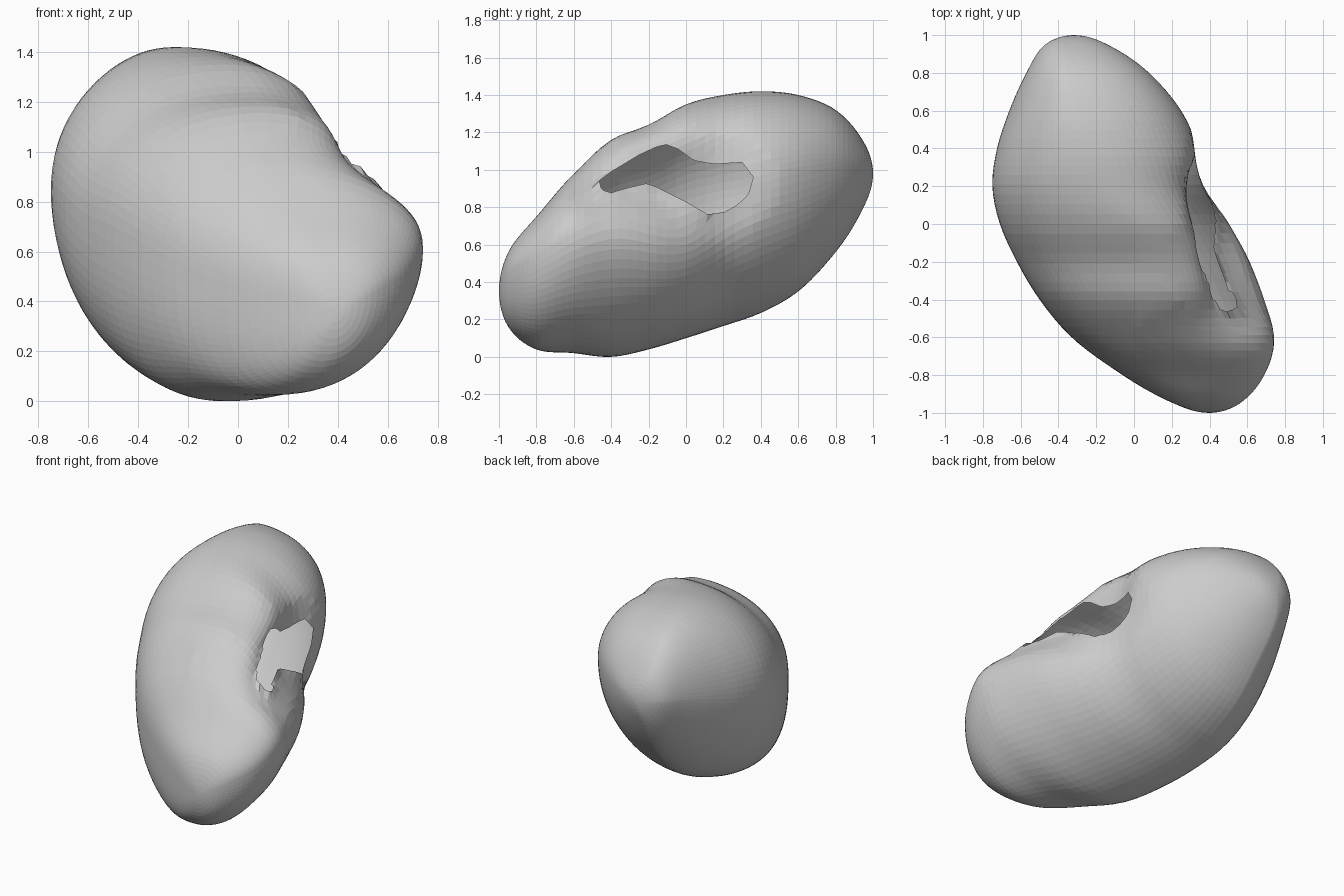
import bpy, bmesh
from math import sin, cos, asin, pi, exp
from mathutils import Vector
from mathutils.geometry import intersect_point_line

default = bpy.data.objects.get("Cube")
if default:
    bpy.data.objects.remove(default)

RINGS, SEGMENTS = 60, 84

# Cross-sections along the body: y, left x, right x, bottom z, top z
SECTIONS = [
    (-1, .4, .4, .35, .35), (-.95, .21, .56, .16, .56), (-.8, -.06, .69, .04, .75),
    (-.6, -.33, .75, .02, .98), (-.4, -.5, .71, 0, 1.16), (-.2, -.62, .63, .04, 1.24),
    (0, -.71, .52, .1, 1.35), (.2, -.75, .41, .165, 1.4), (.4, -.725, .35, .235, 1.42),
    (.6, -.66, .25, .35, 1.4), (.8, -.57, .08, .56, 1.32), (.95, -.47, -.14, .8, 1.15),
    (1, -.32, -.32, .98, .98)]

# Outline of the side opening (y, z)
OPENING = [Vector(p) for p in [
    (-.48, .93), (-.4, .99), (-.25, 1.08), (-.12, 1.14), (-.04, 1.11), (.04, 1.05),
    (.15, 1.03), (.3, 1.04), (.36, .96), (.33, .86), (.23, .78), (.12, .76),
    (0, .83), (-.2, .93), (-.33, .9), (-.42, .87)]]

knots = [asin(s[0]) for s in SECTIONS]
values = [Vector(s[1:]) for s in SECTIONS]


def slope(i):
    a, b = max(i - 1, 0), min(i + 1, len(knots) - 1)
    return (values[b] - values[a]) / (knots[b] - knots[a])


def section(t):
    """Smoothly interpolated extents at angle t."""
    i = max(k for k in range(len(knots) - 1) if knots[k] <= t)
    h = knots[i + 1] - knots[i]
    u = (t - knots[i]) / h
    return (values[i] * (1 + 2 * u) * (1 - u) ** 2 + slope(i) * h * u * (1 - u) ** 2
            + values[i + 1] * u * u * (3 - 2 * u) + slope(i + 1) * h * u * u * (u - 1))


def ring_points(t):
    """Skewed oval through the four extreme points of a section."""
    y = sin(t)
    x0, x1, z0, z1 = section(t)
    w, h = x1 - x0, z1 - z0
    x_top = x0 + w * (.54 - .25 * max(0, y))
    x_bottom = x0 + w * .37
    z_left = z0 + h * .55
    z_right = z0 + h * (.6 + .12 * max(0, -y) - .13 * exp(-(y / .25) ** 2))
    for k in range(SEGMENTS):
        a = 2 * pi * k / SEGMENTS
        c, s = cos(a), sin(a)
        # Fullness of each quarter: below 1 is squarer
        if s > 0:
            power = .91 + .25 * y if c < 0 else .96
        else:
            power = .98 + .3 * y if c < 0 else 1
        xm = x_top if s > 0 else x_bottom
        zm = z_right if c > 0 else z_left
        yield (xm + abs(c) ** power * ((x1 if c > 0 else x0) - xm), y,
               zm + abs(s) ** power * ((z1 if s > 0 else z0) - zm))


def inside_opening(p):
    hit = False
    for a, b in zip(OPENING, OPENING[1:] + OPENING[:1]):
        if (a.y > p.y) != (b.y > p.y) and p.x < a.x + (p.y - a.y) * (b.x - a.x) / (b.y - a.y):
            hit = not hit
    return hit


def nearest_on_segment(p, a, b):
    q, u = intersect_point_line(p, a, b)
    return a.lerp(b, min(max(u, 0), 1))


def nearest_on_outline(p):
    pairs = zip(OPENING, OPENING[1:] + OPENING[:1])
    return min((nearest_on_segment(p, a, b) for a, b in pairs), key=lambda q: (q - p).length)


# Body skin: rings joined by quads and closed with a pole at each end
bm = bmesh.new()
rings = []
for r in range(1, RINGS):
    t = -pi / 2 + pi * r / RINGS
    rings.append([bm.verts.new(p) for p in ring_points(t)])
for low, high in zip(rings, rings[1:]):
    for k in range(SEGMENTS):
        n = (k + 1) % SEGMENTS
        bm.faces.new((low[k], low[n], high[n], high[k]))
for ring, end in ((rings[0], SECTIONS[0]), (rings[-1], SECTIONS[-1])):
    pole = bm.verts.new((end[1], end[0], end[3]))
    for k in range(SEGMENTS):
        bm.faces.new((pole, ring[k], ring[(k + 1) % SEGMENTS]))
bmesh.ops.recalc_face_normals(bm, faces=bm.faces[:])

# Hollow around the opening, deepest toward the front
hollow_a, hollow_b = Vector((-.46, .96)), Vector((.13, .94))
for v in bm.verts:
    if v.co.x > 0:
        q = nearest_on_segment(v.co.yz, hollow_a, hollow_b)
        d = (q - v.co.yz).length
        v.co.x -= (.16 - .07 * q.x) * exp(-(d / .2) ** 2) * min(1, v.co.x / .2)

# Side opening: remove the faces inside and fit the rim to the outline
gone = []
for f in bm.faces:
    c = f.calc_center_median()
    if c.x > .1 and inside_opening(c.yz):
        gone.append(f)
bmesh.ops.delete(bm, geom=gone, context='FACES')
rim = [v for v in bm.verts if v.is_boundary]
for v in rim:
    v.co.yz = nearest_on_outline(v.co.yz)
bmesh.ops.remove_doubles(bm, verts=rim, dist=.012)

# Relax the skin around the rim, keeping the outline itself in place
rim = [v for v in bm.verts if v.is_boundary]
around = [v for v in bm.verts if not v.is_boundary and v.co.x > .05
          and (nearest_on_outline(v.co.yz) - v.co.yz).length < .13]
for step in range(5):
    bmesh.ops.smooth_vert(bm, verts=around, factor=.5,
                          use_axis_x=True, use_axis_y=True, use_axis_z=True)
    bmesh.ops.smooth_vert(bm, verts=rim, factor=.5, use_axis_x=True)

mesh = bpy.data.meshes.new("bean_body")
bm.to_mesh(mesh)
bm.free()
body = bpy.data.objects.new("bean_body", mesh)
bpy.context.collection.objects.link(body)

# Plain grey finish
grey = bpy.data.materials.new("light_grey")
grey.use_nodes = True
colour = (.6, .6, .6, 1)
grey.diffuse_color = colour
grey.node_tree.nodes["Principled BSDF"].inputs["Base Color"].default_value = colour
mesh.materials.append(grey)
